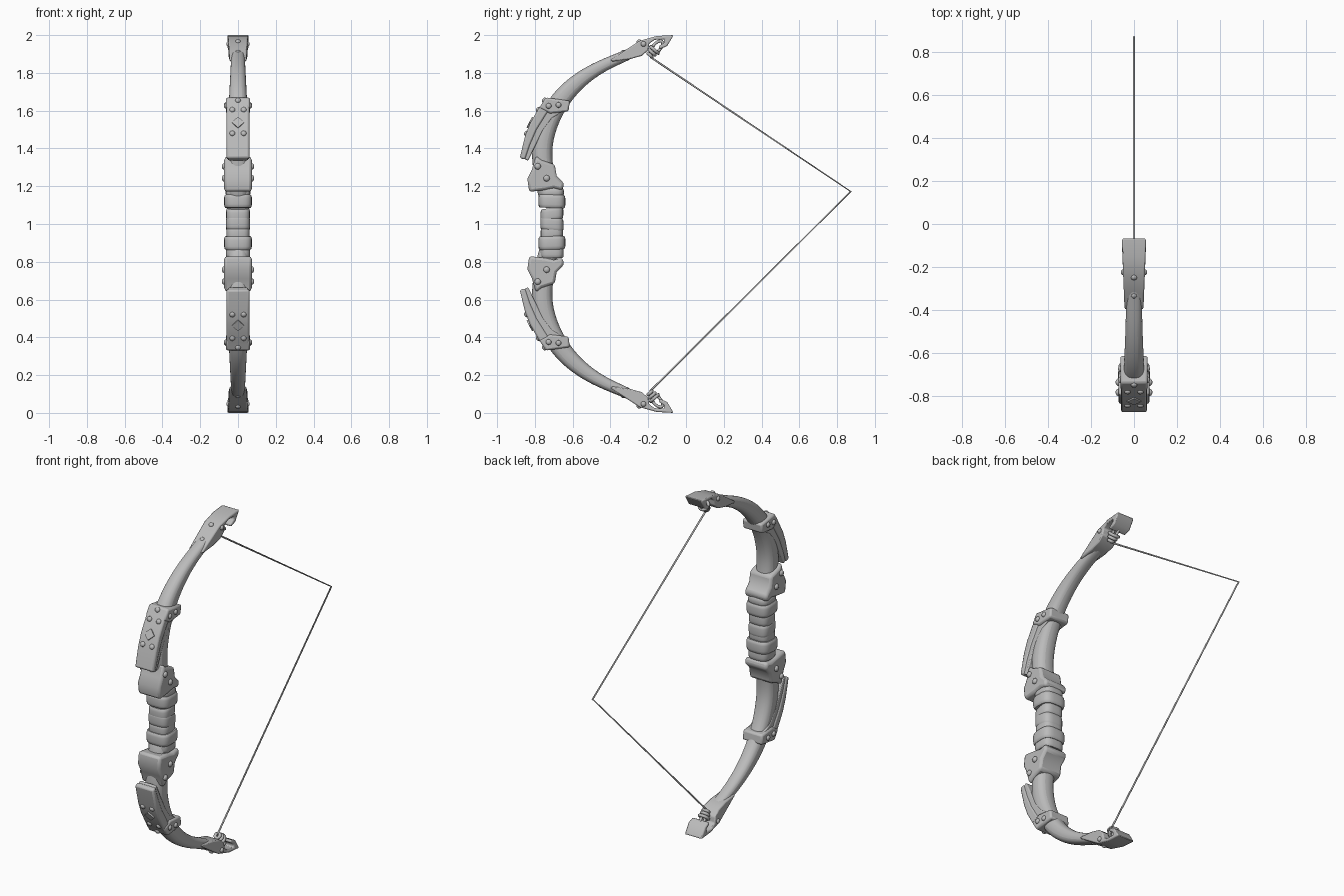
import bpy, bmesh, math
from mathutils import Vector, Matrix

if "Cube" in bpy.data.objects:
    bpy.data.objects.remove(bpy.data.objects["Cube"], do_unlink=True)

grey = bpy.data.materials.new("plain grey")
grey.use_nodes = True
colour = (0.5, 0.5, 0.5, 1)
grey.diffuse_color = colour
grey.node_tree.nodes["Principled BSDF"].inputs["Base Color"].default_value = colour


def finish(name, bm, bevel=0, subdivide=0, mirror=True):
    """Turn a bmesh into an object centred on the grip, mirrored up and down."""
    bmesh.ops.recalc_face_normals(bm, faces=bm.faces)
    mesh = bpy.data.meshes.new(name)
    bm.to_mesh(mesh)
    bm.free()
    mesh.materials.append(grey)
    ob = bpy.data.objects.new(name, mesh)
    bpy.context.collection.objects.link(ob)
    ob.location.z = 1
    if bevel:
        mod = ob.modifiers.new("bevel", "BEVEL")
        mod.width, mod.segments = bevel, 2
        mod.angle_limit = math.radians(40)
    if subdivide:
        mod = ob.modifiers.new("smooth", "SUBSURF")
        mod.levels = mod.render_levels = subdivide
    if mirror:
        mod = ob.modifiers.new("mirror", "MIRROR")
        mod.use_axis = (False, False, True)
    bpy.ops.object.select_all(action="DESELECT")
    ob.select_set(True)
    bpy.context.view_layer.objects.active = ob
    bpy.ops.object.shade_smooth_by_angle(angle=math.radians(40))
    return ob


def slab(name, outline, width, bevel=0.01):
    """Side outline (y, z) extruded across x; width is a function of y."""
    bm = bmesh.new()
    sides = [[bm.verts.new((s * width(y), y, z - 1)) for y, z in outline] for s in (-1, 1)]
    for side in sides:
        bm.faces.new(side)
    for i in range(len(outline)):
        bm.faces.new((sides[0][i - 1], sides[0][i], sides[1][i], sides[1][i - 1]))
    return finish(name, bm, bevel)


def loft(name, stations, sides, power, subdivide=0, mirror=True):
    """Rounded-box rings: (y, z, half depth, half width, tilt)."""
    bm = bmesh.new()
    rings = []
    for y, z, depth, width, tilt in stations:
        ring = []
        for i in range(sides):
            a = math.tau * (i + 0.5) / sides
            c, s = math.cos(a), math.sin(a)
            u = math.copysign(abs(c) ** power, c) * depth
            v = math.copysign(abs(s) ** power, s) * width
            ring.append(bm.verts.new((v, y + u * math.cos(tilt), z - 1 + u * math.sin(tilt))))
        rings.append(ring)
    for a, b in zip(rings, rings[1:]):
        for i in range(sides):
            bm.faces.new((a[i - 1], a[i], b[i], b[i - 1]))
    bm.faces.new(rings[0])
    bm.faces.new(rings[-1])
    return finish(name, bm, 0, subdivide, mirror)


def rivets(name, spots, radius=0.015):
    """Flattened domes at (position, normal)."""
    bm = bmesh.new()
    for spot, normal in spots:
        turn = Vector(normal).to_track_quat("Z", "Y").to_matrix().to_4x4()
        place = Matrix.Translation(Vector(spot) - Vector((0, 0, 1)))
        bmesh.ops.create_uvsphere(bm, u_segments=12, v_segments=8, radius=radius,
                                  matrix=place @ turn @ Matrix.Diagonal((1, 1, 0.7, 1)))
    return finish(name, bm)


def both_sides(x, spots):
    return [((s * x, y, z), (s, 0, 0)) for s in (-1, 1) for y, z in spots]


def rope(name, points, radius, cyclic=False, mirror=True):
    curve = bpy.data.curves.new(name, "CURVE")
    curve.dimensions = "3D"
    curve.bevel_depth, curve.bevel_resolution = radius, 2
    curve.use_fill_caps = True
    spline = curve.splines.new("POLY")
    spline.points.add(len(points) - 1)
    for p, (x, y, z) in zip(spline.points, points):
        p.co = (x, y, z - 1, 1)
    spline.use_cyclic_u = cyclic
    curve.materials.append(grey)
    ob = bpy.data.objects.new(name, curve)
    ob.location.z = 1
    bpy.context.collection.objects.link(ob)
    if mirror:
        mod = ob.modifiers.new("mirror", "MIRROR")
        mod.use_axis = (False, False, True)


# Limbs: tapering bent arms
path = [(-0.715, 1.1, 0.055, 0.055), (-0.74, 1.2, 0.055, 0.057), (-0.758, 1.3, 0.055, 0.058),
        (-0.765, 1.4, 0.056, 0.058), (-0.746, 1.5, 0.056, 0.056), (-0.705, 1.6, 0.056, 0.052),
        (-0.635, 1.7, 0.05, 0.047), (-0.53, 1.79, 0.04, 0.042), (-0.42, 1.85, 0.032, 0.039),
        (-0.32, 1.89, 0.03, 0.037), (-0.24, 1.93, 0.025, 0.035)]
stations = []
for i, (y, z, depth, width) in enumerate(path):
    before, after = path[max(i - 1, 0)], path[min(i + 1, len(path) - 1)]
    tilt = math.atan2(before[0] - after[0], after[1] - before[1])
    stations.append((y, z, depth * 1.05, width * 1.05, tilt))
loft("limbs", stations, 8, 0.75, subdivide=2)

# Grip: overlapping leather bands, the middle ones slanted
bands = [(0.82, 0.88, 0.065, 0), (0.865, 0.935, 0.074, 0.03), (0.925, 0.985, 0.062, 0.1),
         (0.965, 1.035, 0.064, -0.12), (1.02, 1.085, 0.063, 0.14),
         (1.085, 1.155, 0.074, -0.03), (1.145, 1.19, 0.066, 0)]
for number, (low, high, size, tilt) in enumerate(bands):
    rim = [(low, 0.9), (low + 0.006, 0.97), (low + 0.018, 1), (high - 0.018, 1),
           (high - 0.006, 0.97), (high, 0.9)]
    loft("grip_band_%d" % (number + 1),
         [(-0.71, z, size * k * 0.97, size * k, tilt) for z, k in rim], 24, 0.6, mirror=False)

# Brackets at the ends of the grip
slab("grip_brackets", [(-0.795, 1.362), (-0.765, 1.338), (-0.695, 1.315), (-0.685, 1.255),
                       (-0.645, 1.215), (-0.655, 1.178), (-0.70, 1.19), (-0.745, 1.18),
                       (-0.83, 1.17), (-0.84, 1.24), (-0.815, 1.29)],
     lambda y: 0.073, 0.014)
rivets("bracket_rivets", both_sides(0.074, [(-0.785, 1.305), (-0.738, 1.242)]), 0.017)

# Armour plates on the front of each limb, with a wider shell on top
front = [(-0.74, 1.668), (-0.775, 1.62), (-0.825, 1.535), (-0.852, 1.465), (-0.88, 1.35)]
slab("plate_backings", [(y + 0.012, z) for y, z in front] +
     [(-0.835, 1.335), (-0.80, 1.41), (-0.76, 1.49), (-0.71, 1.56), (-0.64, 1.605)],
     lambda y: 0.054, 0.006)
slab("plate_shells", front + [(-0.852, 1.34), (-0.825, 1.42), (-0.79, 1.50), (-0.74, 1.58),
                              (-0.70, 1.64)], lambda y: 0.060, 0.009)
slab("limb_collars", [(-0.742, 1.67), (-0.615, 1.652), (-0.622, 1.596), (-0.72, 1.585),
                      (-0.777, 1.615)], lambda y: 0.064, 0.01)
rivets("collar_rivets", both_sides(0.064, [(-0.727, 1.625), (-0.675, 1.63)]))
rivets("plate_rivets", [((x, y, z), (0, -0.88, 0.47)) for x, y, z in
                        [(0, -0.751, 1.655), (-0.03, -0.783, 1.605), (0.03, -0.783, 1.605),
                         (-0.03, -0.846, 1.48), (0.03, -0.846, 1.48)]])

# Small four-pointed ornament on each plate
bm = bmesh.new()
star = []
for i in range(12):
    radius = 0.032 if i % 3 == 0 else 0.024
    a = math.tau * i / 12
    star.append(bm.verts.new((radius * math.cos(a), radius * math.sin(a), 0)))
made = bmesh.ops.extrude_face_region(bm, geom=[bm.faces.new(star)])
bmesh.ops.translate(bm, vec=(0, 0, 0.009),
                    verts=[v for v in made["geom"] if isinstance(v, bmesh.types.BMVert)])
facing = Vector((0, -0.88, 0.47)).to_track_quat("Z", "Y").to_matrix().to_4x4()
bm.transform(Matrix.Translation((0, -0.822, 0.535)) @ facing)
finish("plate_ornaments", bm)

# Hooked caps at the limb tips
slab("tip_caps", [(-0.40, 1.868), (-0.325, 1.918), (-0.245, 1.97), (-0.155, 1.995),
                  (-0.065, 2.0), (-0.10, 1.942), (-0.14, 1.925), (-0.145, 1.94),
                  (-0.115, 1.96), (-0.115, 1.978), (-0.165, 1.975), (-0.195, 1.955),
                  (-0.20, 1.92), (-0.235, 1.89), (-0.30, 1.872), (-0.39, 1.86)],
     lambda y: 0.056 - 0.04 * max(0, -0.1 - y), 0.007)
rivets("cap_side_rivets", both_sides(0.052, [(-0.225, 1.953)]), 0.014)
rivets("cap_front_rivets", [((0, y, z), (0, -0.57, 0.82)) for y, z in
                            [(-0.25, 1.966), (-0.335, 1.911)]], 0.014)

# String loops, bindings and the drawn string
along, across = Vector((0, 0.66, 0.75)), Vector((0, -0.75, 0.66))
centre = Vector((0, -0.155, 1.935))
turns = [math.tau * i / 20 for i in range(20)]
rope("string_loops", [centre + along * 0.042 * math.cos(a) + across * 0.02 * math.sin(a)
                      for a in turns], 0.008, cyclic=True)
for number in range(3):
    middle = centre - along * (0.018 + 0.018 * number)
    size = 0.026 - 0.006 * number
    rope("string_binding_%d" % (number + 1),
         [middle + Vector((size * math.cos(a), 0, 0)) + across * size * math.sin(a)
          for a in turns], 0.009, cyclic=True)
rope("bow_string", [(0, -0.19, 1.885), (0, 0.872, 1.172), (0, -0.19, 0.115)], 0.005, mirror=False)
